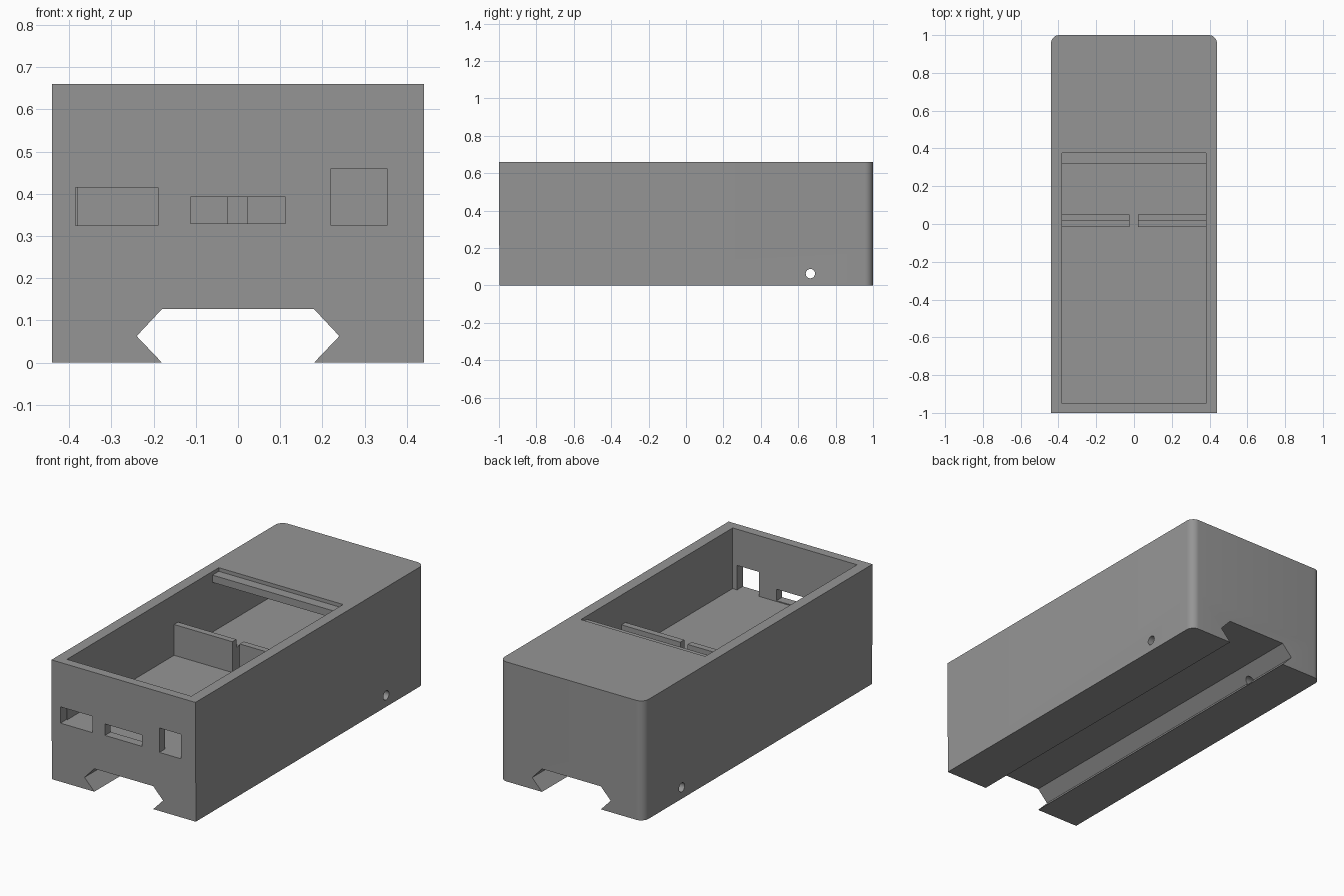
import bpy, bmesh, math
from mathutils import Matrix

if "Cube" in bpy.data.objects:
    bpy.data.objects.remove(bpy.data.objects["Cube"])

grey = bpy.data.materials.new("plain grey")
grey.diffuse_color = (0.3, 0.3, 0.3, 1)
grey.use_nodes = True
grey.node_tree.nodes["Principled BSDF"].inputs["Base Color"].default_value = grey.diffuse_color


def make(name, bm):
    bmesh.ops.recalc_face_normals(bm, faces=bm.faces)
    me = bpy.data.meshes.new(name)
    bm.to_mesh(me)
    bm.free()
    ob = bpy.data.objects.new(name, me)
    bpy.context.collection.objects.link(ob)
    me.materials.append(grey)
    return ob


def prism(name, pts, vec):
    """Extrude a closed polygon along vec."""
    bm = bmesh.new()
    face = bm.faces.new([bm.verts.new(p) for p in pts])
    ext = bmesh.ops.extrude_face_region(bm, geom=[face])
    bmesh.ops.translate(bm, vec=vec, verts=[v for v in ext["geom"] if isinstance(v, bmesh.types.BMVert)])
    return make(name, bm)


def box(name, x0, x1, y0, y1, z0, z1):
    return prism(name, [(x0, y0, z0), (x1, y0, z0), (x1, y1, z0), (x0, y1, z0)], (0, 0, z1 - z0))


def block(name, y0, z0, z1, r=0.045, n=8):
    """Block with rounded rear vertical corners."""
    pts = [(-0.44, y0, z0), (0.44, y0, z0)]
    for cx, start in ((0.44 - r, 0), (r - 0.44, 90)):
        for i in range(n + 1):
            a = math.radians(start + 90 * i / n)
            pts.append((cx + r * math.cos(a), 1 - r + r * math.sin(a), z0))
    return prism(name, pts, (0, 0, z1 - z0))


def boolean(ob, tool, op="DIFFERENCE"):
    m = ob.modifiers.new(op.lower(), "BOOLEAN")
    m.operation, m.solver, m.object = op, "EXACT", tool
    bpy.context.view_layer.objects.active = ob
    bpy.ops.object.modifier_apply(modifier=m.name)
    bpy.data.objects.remove(tool)


# Case, with a base set back very slightly at the front
case = block("case", -1, 0.213, 0.66)
boolean(case, block("base", -0.997, 0, 0.213), "UNION")

# Main cavity running under the rear deck, and the stepped opening above it
boolean(case, box("cavity", -0.38, 0.38, -0.95, 0.95, 0.325, 0.60))
boolean(case, box("opening", -0.38, 0.38, -0.95, 0.32, 0.55, 0.70))
boolean(case, box("lid_step", -0.38, 0.38, 0.2, 0.375, 0.64, 0.70))

# Front port holes
for x0, x1, z0, z1 in ((-0.385, -0.19, 0.325, 0.415), (-0.113, 0.112, 0.33, 0.393), (0.22, 0.353, 0.325, 0.46)):
    boolean(case, box("port", x0, x1, -1.1, -0.949, z0, z1))

# Rail slot along the underside
slot = [(-0.18, -0.001), (0.18, -0.001), (0.18, 0), (0.24, 0.063), (0.18, 0.127),
        (-0.18, 0.127), (-0.24, 0.063), (-0.18, 0)]
boolean(case, prism("slot", [(x, -1.1, z) for x, z in slot], (0, 2.2, 0)))

# Cross pin hole
bm = bmesh.new()
bmesh.ops.create_cone(bm, cap_ends=True, segments=24, radius1=0.025, radius2=0.025, depth=1.2,
                      matrix=Matrix.Translation((0, 0.665, 0.063)) @ Matrix.Rotation(math.pi / 2, 4, "Y"))
boolean(case, make("pin_hole", bm))

# Stepped dividers standing on the cavity floor
profile = [(-0.015, 0.325), (0.05, 0.325), (0.05, 0.45), (0.02, 0.45), (0.02, 0.495), (-0.015, 0.495)]
for name, x0, x1 in (("left_divider", -0.38, -0.024), ("right_divider", 0.021, 0.38)):
    prism(name, [(x0, y, z) for y, z in profile], (x1 - x0, 0, 0))

# Smooth only the rounded parts
bpy.ops.object.select_all(action="DESELECT")
case.select_set(True)
bpy.context.view_layer.objects.active = case
bpy.ops.object.shade_smooth_by_angle(angle=math.radians(30))
